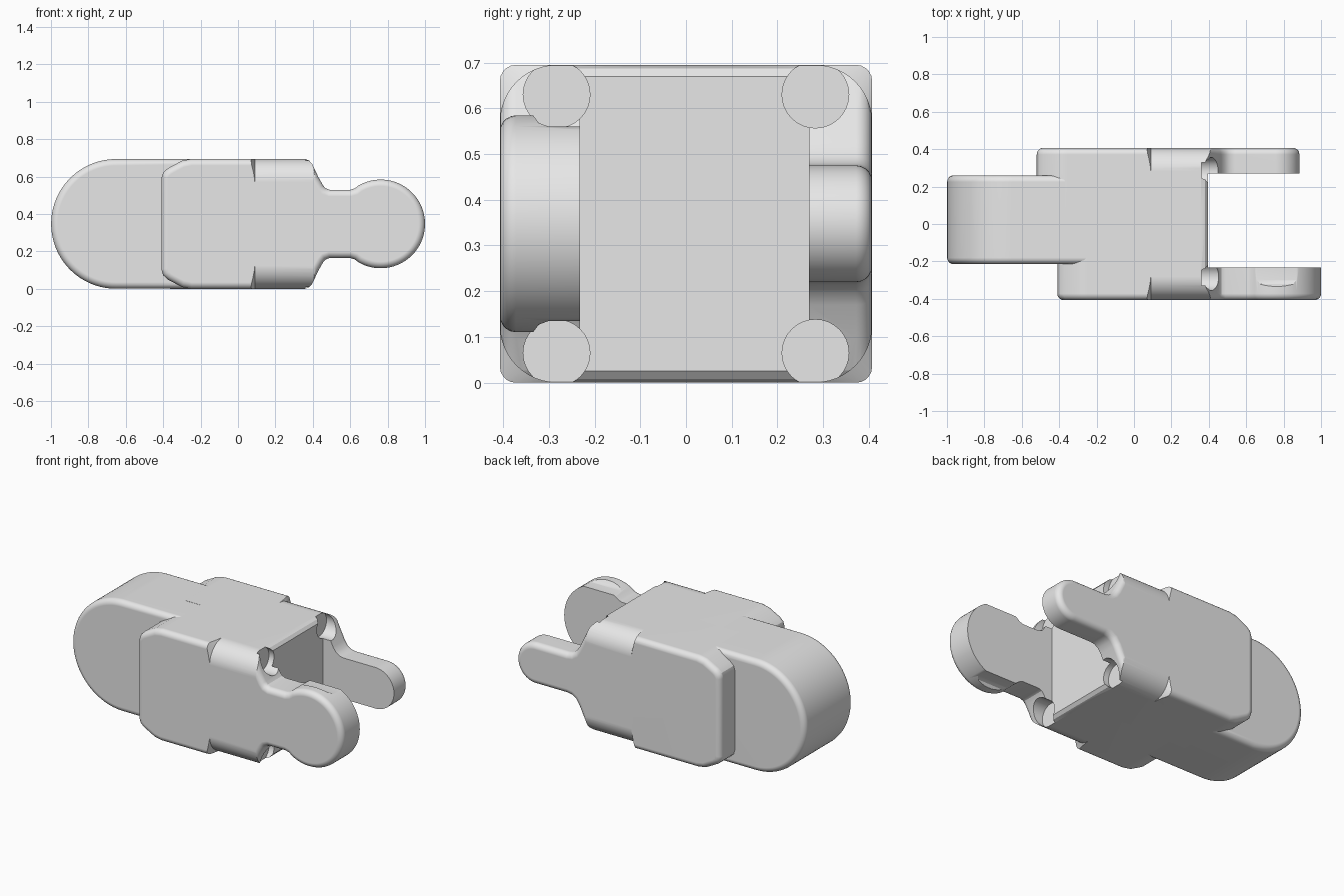
import bpy, bmesh
from math import sin, cos, pi, radians
from mathutils import Vector

H = 0.695          # overall height
MID = H / 2
DEPTH = 0.407      # half depth
ROUND = 0.035      # small edge rounding

if "Cube" in bpy.data.objects:
    bpy.data.objects.remove(bpy.data.objects["Cube"], do_unlink=True)

grey = bpy.data.materials.new("light grey")
grey.use_nodes = True
grey.diffuse_color = (0.8, 0.8, 0.8, 1)
grey.node_tree.nodes["Principled BSDF"].inputs["Base Color"].default_value = (0.8, 0.8, 0.8, 1)


def loft(name, rings, fan=False):
    """Skin a stack of closed rings and cap both ends."""
    bm = bmesh.new()
    vs = [[bm.verts.new(p) for p in ring] for ring in rings]
    n = len(vs[0])
    for a, b in zip(vs, vs[1:]):
        for i in range(n):
            j = (i + 1) % n
            bm.faces.new((a[i], a[j], b[j], b[i]))
    for cap in (vs[0], vs[-1]):
        if fan:
            for i in range(1, n - 1):
                bm.faces.new((cap[0], cap[i], cap[i + 1]))
        else:
            bm.faces.new(cap)
    bmesh.ops.recalc_face_normals(bm, faces=bm.faces)
    mesh = bpy.data.meshes.new(name)
    bm.to_mesh(mesh)
    bm.free()
    mesh.materials.append(grey)
    obj = bpy.data.objects.new(name, mesh)
    bpy.context.collection.objects.link(obj)
    return obj


def arc(cx, cz, r, start, end, steps):
    return [(cx + r * cos(radians(start + (end - start) * i / steps)),
             cz + r * sin(radians(start + (end - start) * i / steps)))
            for i in range(steps + 1)]


def inset(outline, d):
    """Move a clockwise outline inward by d."""
    pts = [Vector(p) for p in outline]
    out = []
    for i, p in enumerate(pts):
        a = (p - pts[i - 1]).normalized()
        b = (pts[(i + 1) % len(pts)] - p).normalized()
        na, nb = Vector((a.y, -a.x)), Vector((b.y, -b.x))
        out.append(p + (na + nb) * d / (1 + na.dot(nb)))
    return out


def slab(name, upper, y_in, y_out, round_in=False):
    """Extrude an outline mirrored about mid height, with rounded rims."""
    lower = [(x, H - z) for x, z in reversed(upper) if abs(z - MID) > 1e-4]
    outline = upper + lower
    s = 1 if y_out > y_in else -1
    rim = [(ROUND * (1 - sin(t)), ROUND * (1 - cos(t)))
           for t in (i * pi / 10 for i in range(6))]
    levels = [(y_out - s * dy, d) for dy, d in rim]
    if round_in:
        levels = [(y_in + s * dy, d) for dy, d in reversed(rim)] + levels
    else:
        levels = [(y_in, 0)] + levels
    return loft(name, [[(x, y, z) for x, z in inset(outline, d)] for y, d in levels])


def prism_x(name, yz, x0, x1):
    return loft(name, [[(x, y, z) for y, z in yz] for x in (x0, x1)])


def heel(x):
    """Softened slanted corner at the rear end of a side plate."""
    return [(x, 0.59), (x + 0.01, 0.622), (x + 0.035, 0.645),
            (x + 0.11, 0.685), (x + 0.16, H)]


# Rounded central block
block = slab("rounded_block", arc(-0.6525, MID, MID - 0.001, 180, 90, 24)
             + [(-0.1, H - 0.001)], -0.215, 0.26, round_in=True)

# Front plate ending in a large round arm
front = slab("front_plate", heel(-0.41)
             + [(0.355, H), (0.38, 0.687), (0.397, 0.667), (0.43, 0.597),
                (0.455, 0.553), (0.468, 0.538), (0.49, 0.53), (0.60, 0.53),
                (0.624, 0.537)]
             + arc(0.763, MID, 0.237, 120, 0, 28), 0, -DEPTH)

# Back plate ending in a slim round arm
back = slab("back_plate", heel(-0.52)
            + [(0.355, H), (0.38, 0.687), (0.397, 0.667), (0.43, 0.597),
               (0.465, 0.525), (0.485, 0.496), (0.51, 0.48), (0.54, 0.475)]
            + arc(0.757, MID, 0.1275, 90, 0, 16), 0, DEPTH)

# Cutters: open gap between the arms
box = [(-0.232, -0.1), (0.269, -0.1), (0.269, 0.8), (-0.232, 0.8)]
both = [prism_x("gap_cutter", box, 0.395, 1.1)]
front_cuts, back_cuts = [], []

for side, cuts in ((-1, front_cuts), (1, back_cuts)):
    for flip in (False, True):
        height = lambda z: H - z if flip else z
        # Round socket at the corner
        ring = [(y, height(z)) for y, z in arc(side * 0.283, 0.63, 0.073, 0, 348.75, 31)]
        cuts.append(prism_x("socket_cutter", ring, 0.36, 0.6))
        # Broad rounding of the outer edge, starting with a flared notch
        curve = [(0.43, 0.57)] + arc(0.282, 0.57, 0.125, 0, 90, 12) + [(0.282, 0.72)]
        rings = [[(x_tip, side * 0.43, height(0.72))]
                 + [(x_arc, side * y, height(z)) for y, z in curve]
                 for x_tip, x_arc in ((0.045, 0.09), (0.5, 0.5))]
        cuts.append(loft("edge_cutter", rings, fan=True))

# Shallow flats on the inner side of the large arm
for flip in (False, True):
    flat = [(-0.335, 0.62), (-0.333, 0.583), (-0.322, 0.568), (-0.30, 0.56),
            (-0.2, 0.56), (-0.2, 0.62)]
    front_cuts.append(prism_x("flat_cutter",
                              [(y, H - z if flip else z) for y, z in flat], 0.64, 0.9))


def activate(obj):
    bpy.ops.object.select_all(action="DESELECT")
    obj.select_set(True)
    bpy.context.view_layer.objects.active = obj


def carve(obj, cutters):
    activate(obj)
    for cutter in cutters:
        cutter.hide_render = True
        mod = obj.modifiers.new("cut", "BOOLEAN")
        mod.operation = "DIFFERENCE"
        mod.solver = "EXACT"
        mod.object = cutter
        bpy.ops.object.modifier_apply(modifier=mod.name)


carve(front, both + front_cuts)
carve(back, both + back_cuts)
for cutter in both + front_cuts + back_cuts:
    bpy.data.objects.remove(cutter, do_unlink=True)

# Smooth shading with crisp edges
for obj in (block, front, back):
    activate(obj)
    bpy.ops.object.shade_smooth_by_angle(angle=radians(28))
    mod = obj.modifiers.new("even_shading", "WEIGHTED_NORMAL")
    mod.keep_sharp = True
